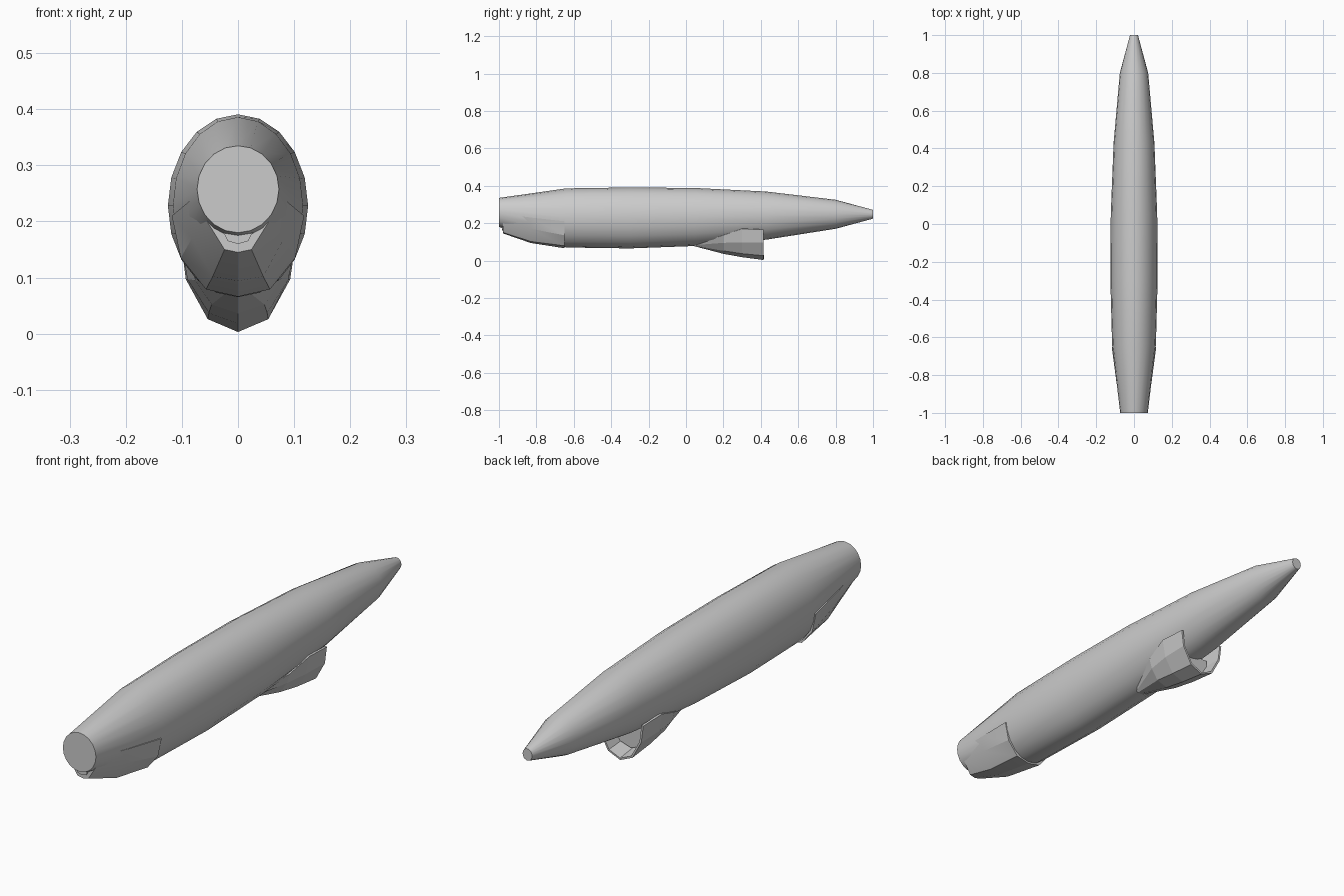
import bpy, bmesh, math

if "Cube" in bpy.data.objects:
    bpy.data.objects.remove(bpy.data.objects["Cube"])


def finish(name, bm, smooth_deg=None):
    bmesh.ops.recalc_face_normals(bm, faces=bm.faces[:])
    mesh = bpy.data.meshes.new(name)
    bm.to_mesh(mesh)
    bm.free()
    obj = bpy.data.objects.new(name, mesh)
    bpy.context.collection.objects.link(obj)
    if smooth_deg:
        bpy.ops.object.select_all(action='DESELECT')
        obj.select_set(True)
        bpy.context.view_layer.objects.active = obj
        bpy.ops.object.shade_smooth_by_angle(angle=math.radians(smooth_deg))
    return obj


def loft(rings):
    """Closed rings of equal length joined along the list; returns bmesh and end caps."""
    bm = bmesh.new()
    loops = [[bm.verts.new(p) for p in ring] for ring in rings]
    n = len(loops[0])
    for a, b in zip(loops, loops[1:]):
        for i in range(n):
            j = (i + 1) % n
            bm.faces.new((a[i], a[j], b[j], b[i]))
    return bm, bm.faces.new(loops[0][::-1]), bm.faces.new(loops[-1])


def ellipse(y, half_width, bottom, top, sides=20):
    cz, rz = (top + bottom) / 2, (top - bottom) / 2
    return [(half_width * math.sin(t), y, cz + rz * math.cos(t))
            for t in (2 * math.pi * i / sides for i in range(sides))]


def full(y, half):
    """Mirror a right-hand profile that runs from the upper edge to the keel."""
    pts = half + [(-x, z) for x, z in half[-2::-1]]
    return [(x, y, z) for x, z in pts]


# Fuselage: lofted 20-sided ellipses
sections = [(-1.0, .073, .18, .335), (-.64, .116, .07, .386),
            (-.3, .125, .065, .391), (.05, .123, .078, .388),
            (.43, .108, .112, .369), (.8, .075, .17, .325),
            (1.0, .021, .224, .271)]
bm, _, _ = loft([ellipse(*s) for s in sections])
finish("fuselage", bm, 30)

# Chin cowl: faceted fairing below the nose with a small recessed intake
chin = [full(-.978, [(.070, .25), (.055, .20), (.024, .15), (0, .145)]),
        full(-.83, [(.094, .23), (.082, .17), (.045, .102), (0, .094)]),
        full(-.65, [(.118, .21), (.102, .135), (.057, .079), (0, .066)])]
bm, _, _ = loft(chin)
finish("chin_cowl", bm, 20)

bm, front, _ = loft([full(-.984, [(.026, .181), (.018, .165), (0, .160)]),
                     full(-.96, [(.026, .181), (.018, .165), (0, .160)])])
bmesh.ops.inset_region(bm, faces=[front], thickness=.004, depth=-.01)
finish("chin_intake", bm)

# Belly scoop: thin U-shaped shell, widening to an open rear outlet
scoop = [full(.04, [(.030, .085), (.022, .082), (.012, .080), (0, .078)]),
         full(.20, [(.088, .135), (.076, .095), (.047, .052), (0, .036)]),
         full(.30, [(.104, .17), (.090, .097), (.052, .037), (0, .018)]),
         full(.415, [(.102, .165), (.093, .097), (.054, .026), (0, .003)])]
bm = bmesh.new()
rows = [[bm.verts.new(p) for p in r] for r in scoop]
for a, b in zip(rows, rows[1:]):
    for i in range(len(a) - 1):
        bm.faces.new((a[i], a[i + 1], b[i + 1], b[i]))
# make the open sheet's normals face outward before thickening inward
bmesh.ops.recalc_face_normals(bm, faces=bm.faces[:])
bm.normal_update()
if min(bm.faces, key=lambda f: f.calc_center_median().z).normal.z > 0:
    bmesh.ops.reverse_faces(bm, faces=bm.faces[:])
mesh = bpy.data.meshes.new("belly_scoop")
bm.to_mesh(mesh)
bm.free()
shell = bpy.data.objects.new("belly_scoop", mesh)
bpy.context.collection.objects.link(shell)
mod = shell.modifiers.new("wall", 'SOLIDIFY')
mod.thickness = .008
mod.offset = -1

# Outlet block: wall closing the duct inside the scoop
block = [(.080, .12), (.080, .09), (.045, .042), (0, .028)]
bm, _, _ = loft([full(.25, [(x, z + .012) for x, z in block]), full(.35, block)])
finish("outlet_block", bm)
